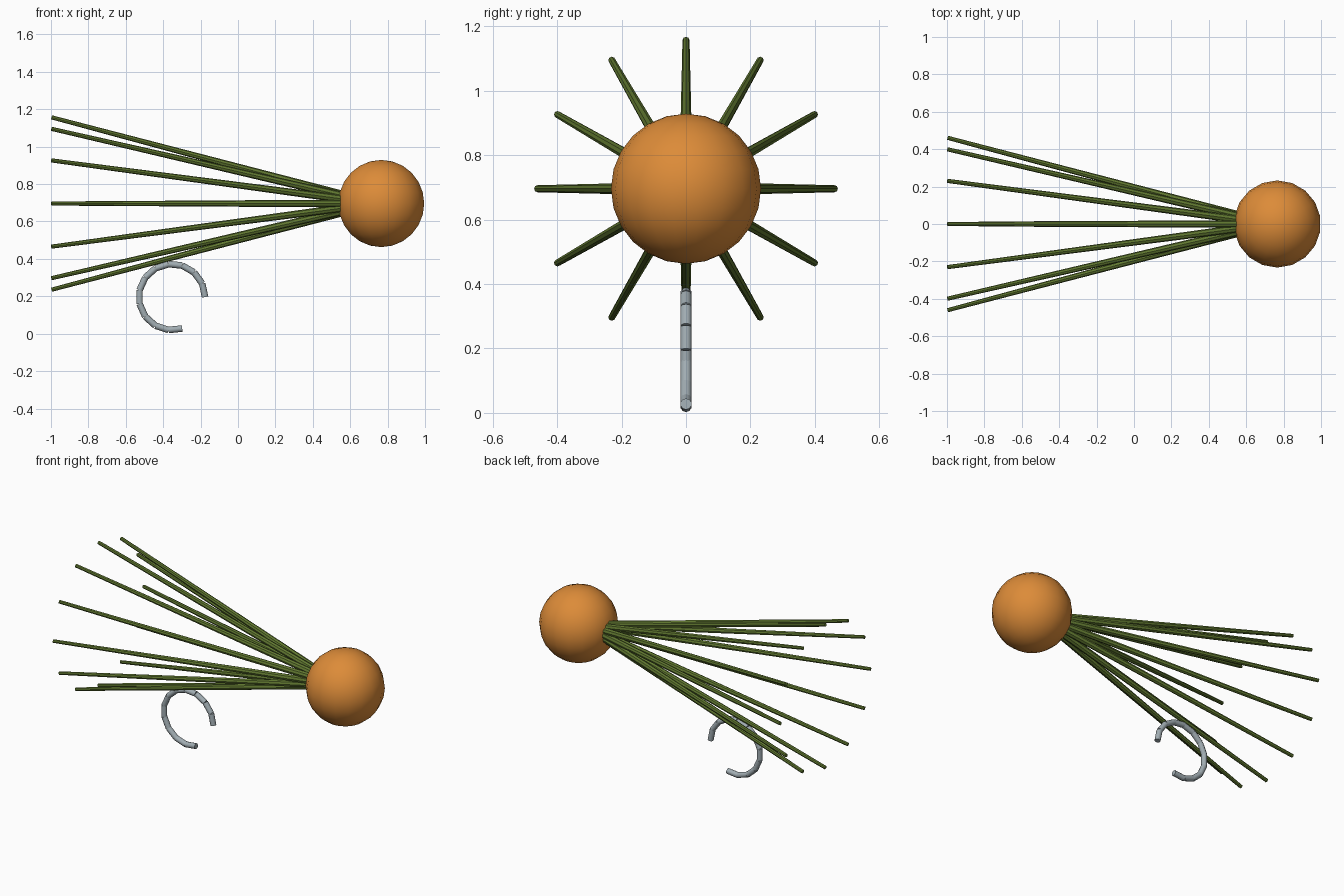
import bpy
from math import cos, sin, pi, radians
from mathutils import Vector

if "Cube" in bpy.data.objects:
    bpy.data.objects.remove(bpy.data.objects["Cube"])


def material(name, rgb):
    m = bpy.data.materials.new(name)
    m.diffuse_color = (*rgb, 1)
    m.use_nodes = True
    m.node_tree.nodes["Principled BSDF"].inputs["Base Color"].default_value = m.diffuse_color
    return m


ORANGE = material("orange", (0.72, 0.26, 0.04))
GREEN = material("olive", (0.12, 0.19, 0.03))
STEEL = material("steel", (0.36, 0.42, 0.45))


def finish(name, mat):
    ob = bpy.context.object
    ob.name = name
    ob.data.materials.append(mat)
    bpy.ops.object.shade_smooth_by_angle(angle=radians(40))
    return ob


def rod(name, a, b, r1, r2, sides, mat):
    """Tapered rod from a to b."""
    a, b = Vector(a), Vector(b)
    d = b - a
    bpy.ops.mesh.primitive_cone_add(
        vertices=sides, radius1=r1, radius2=r2, depth=d.length,
        location=(a + b) / 2, rotation=d.to_track_quat('Z', 'Y').to_euler())
    return finish(name, mat)


# Round weighted head
HX, HZ, R = 0.766, 0.696, 0.233
bpy.ops.mesh.primitive_uv_sphere_add(segments=18, ring_count=12, radius=R,
                                     location=(HX, 0, HZ))
finish("head", ORANGE)

# Skirt: twelve tapered strands flaring backwards
for i in range(12):
    t = 2 * pi * i / 12
    root = (0.60, 0.037 * cos(t), HZ + 0.037 * sin(t))
    tip = (-0.997, 0.461 * cos(t), HZ + 0.461 * sin(t))
    rod(f"skirt_strand_{i + 1}", root, tip, 0.021, 0.011, 8, GREEN)

# Hook: an open ring of short straight pieces
CX, CZ, HR, TUBE, STEP = -0.353, 0.196, 0.177, 0.0175, radians(24)
ring = [(CX + HR * cos(k * STEP), 0, CZ + HR * sin(k * STEP)) for k in range(13)]
for k in range(12):
    rod(f"hook_piece_{k + 1}", ring[k], ring[k + 1], TUBE, TUBE, 10, STEEL)
